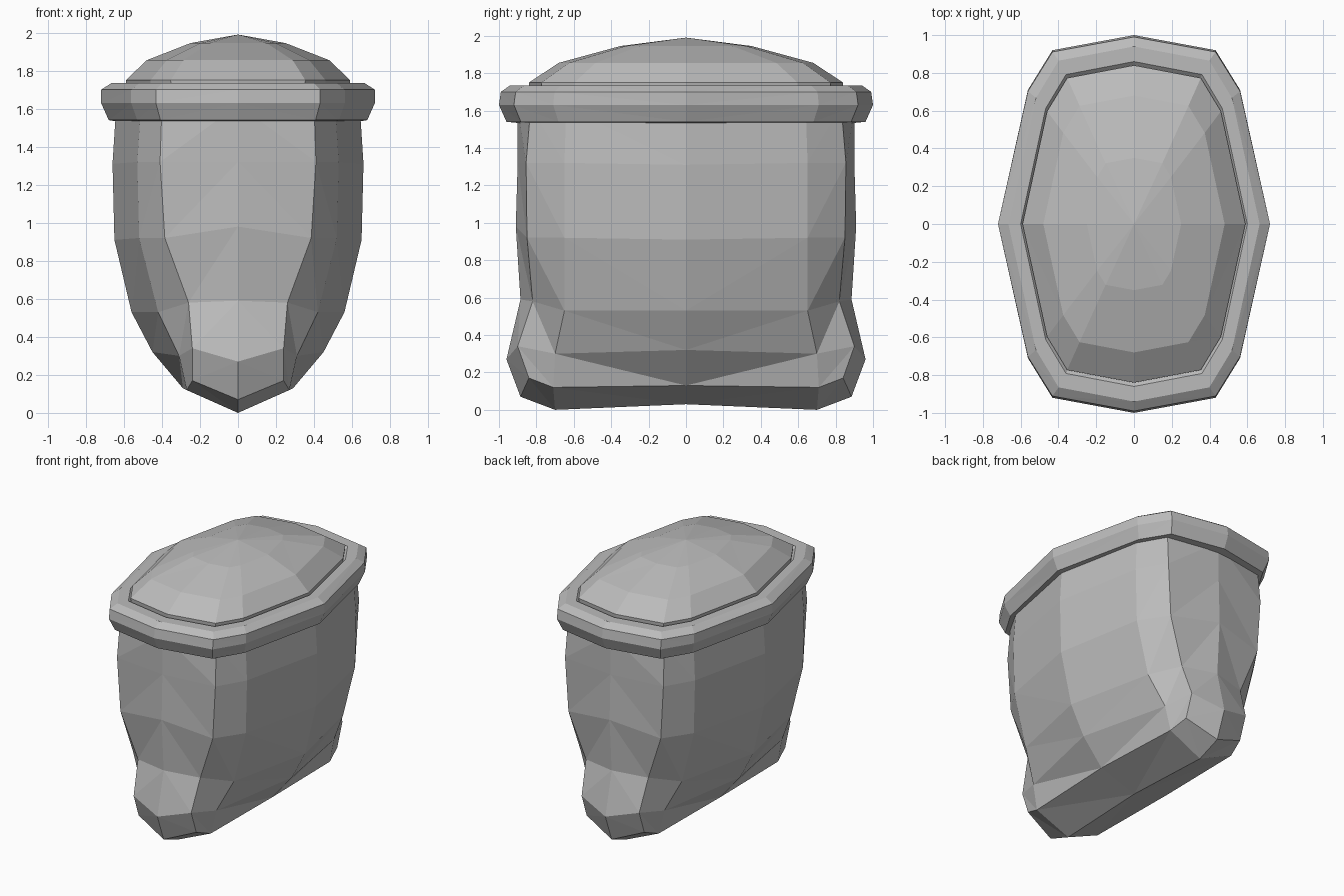
import bpy
import bmesh

old = bpy.data.objects.get("Cube")
if old:
    bpy.data.objects.remove(old, do_unlink=True)

# One plain grey for the whole vessel
grey = bpy.data.materials.new("stone grey")
grey.use_nodes = True
tone = (0.5, 0.5, 0.5, 1)
grey.diffuse_color = tone
grey.node_tree.nodes["Principled BSDF"].inputs["Base Color"].default_value = tone


def loft_quarter(name, rows):
    """Loft rows of points (side to end, top to bottom), mirrored in x and y."""
    bm = bmesh.new()
    rings = [[bm.verts.new(p) for p in row] for row in rows]
    for upper, lower in zip(rings, rings[1:]):
        for i in range(len(upper) - 1):
            a, b = upper[i], upper[i + 1]
            d, e = lower[i], lower[i + 1]
            bm.faces.new((a, d, b))
            bm.faces.new((b, d, e))
    bmesh.ops.remove_doubles(bm, verts=bm.verts, dist=0.0005)
    bmesh.ops.dissolve_degenerate(bm, edges=bm.edges, dist=0.0005)
    mesh = bpy.data.meshes.new(name)
    bm.to_mesh(mesh)
    bm.free()
    mesh.materials.append(grey)
    obj = bpy.data.objects.new(name, mesh)
    bpy.context.collection.objects.link(obj)
    mirror = obj.modifiers.new("Mirror", "MIRROR")
    mirror.use_axis = (True, True, False)
    mirror.merge_threshold = 0.001
    return obj


def body_row(side, shoulder, corner, end):
    """Side lies on y = 0 and end lies on x = 0."""
    return [(side[0], 0, side[1]), shoulder, corner, (0, end[0], end[1])]


def lid_row(sx, sy, z):
    """Twelve-sided lid outline, scaled to the given half sizes."""
    outline = [(1, 0), (0.78, 0.71), (0.6, 0.92), (0, 1)]
    return [(x * sx, y * sy, z) for x, y in outline]


# Body: tapering jar with a bulging foot at each end and a keel below
loft_quarter("jar_body", [
    body_row((0.64, 1.62), (0.51, 0.64, 1.62), (0.4, 0.83, 1.62), (0.9, 1.62)),
    body_row((0.66, 1.31), (0.53, 0.65, 1.32), (0.41, 0.855, 1.32), (0.9, 1.32)),
    body_row((0.65, 0.91), (0.52, 0.65, 0.92), (0.385, 0.85, 0.92), (0.91, 0.98)),
    body_row((0.56, 0.53), (0.42, 0.65, 0.53), (0.26, 0.82, 0.58), (0.885, 0.59)),
    body_row((0.45, 0.32), (0.31, 0.7, 0.3), (0.24, 0.9, 0.34), (0.96, 0.27)),
    body_row((0.29, 0.13), (0.27, 0.71, 0.12), (0.24, 0.84, 0.17), (0.885, 0.07)),
    body_row((0, 0.03), (0, 0.7, 0), (0, 0.885, 0.07), (0.885, 0.07)),
])

# Lid rim: rounded band overhanging the body
loft_quarter("lid_rim", [lid_row(*r) for r in (
    (0.57, 0.82, 1.7),
    (0.6, 0.86, 1.735),
    (0.665, 0.94, 1.735),
    (0.72, 0.99, 1.7),
    (0.72, 1, 1.63),
    (0.68, 0.96, 1.54),
    (0.62, 0.86, 1.53),
)])

# Lid dome: shallow faceted crown
loft_quarter("lid_dome", [lid_row(*r) for r in (
    (0, 0, 1.99),
    (0.25, 0.35, 1.945),
    (0.48, 0.68, 1.855),
    (0.59, 0.84, 1.75),
    (0.585, 0.835, 1.69),
)])
